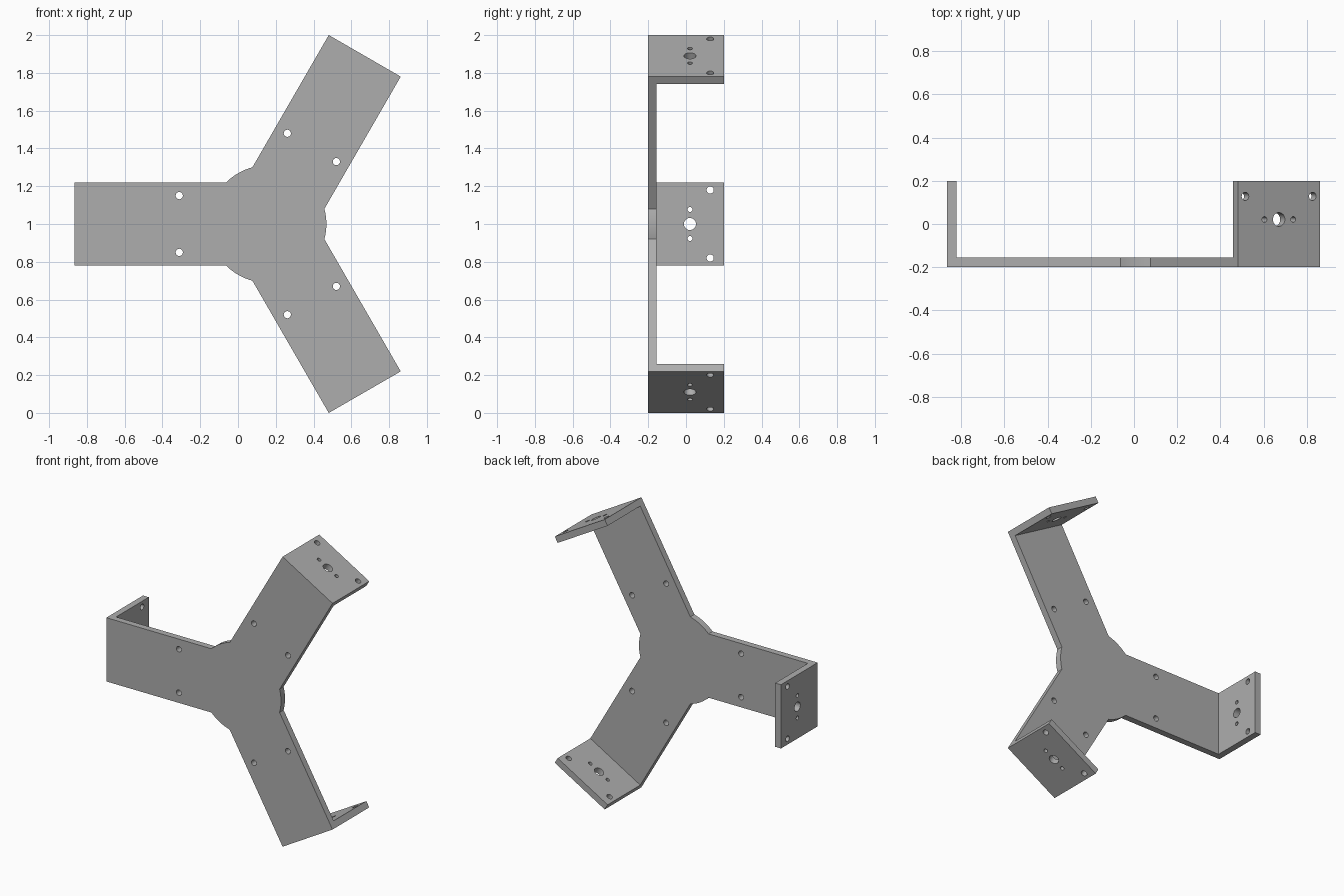
import bpy, bmesh
from math import sin, cos, asin, radians
from mathutils import Vector, Matrix

cube = bpy.data.objects.get("Cube")
if cube:
    bpy.data.objects.remove(cube, do_unlink=True)

CENTRE = Vector((0.157, 0, 1))
HALF, HUB, THICK = 0.22, 0.311, 0.044
FRONT, BACK = -0.2, 0.2
ARMS = {-60: 1.028, 60: 1.028, 180: 1.022}   # direction in degrees: length


def axes(deg):
    a = radians(deg)
    return Vector((cos(a), 0, sin(a))), Vector((-sin(a), 0, cos(a)))


def place(deg, along, across, y):
    d, p = axes(deg)
    return CENTRE + d * along + p * across + Vector((0, y, 0))


# Flat outline: three arms joined by arcs of the round hub
bm = bmesh.new()
outline = []
for deg, length in ARMS.items():
    outline += [place(deg, length, -HALF, FRONT), place(deg, length, HALF, FRONT)]
    skip = asin(HALF / HUB)
    start, sweep, steps = radians(deg) + skip, radians(120) - 2 * skip, 10
    for i in range(steps + 1):
        a = start + sweep * i / steps
        outline.append(CENTRE + Vector((HUB * cos(a), FRONT, HUB * sin(a))))
face = bm.faces.new([bm.verts.new(co) for co in outline])

# Plate thickness
ext = bmesh.ops.extrude_face_region(bm, geom=[face], use_keep_orig=True)
top = [v for v in ext["geom"] if isinstance(v, bmesh.types.BMVert)]
bmesh.ops.translate(bm, verts=top, vec=(0, THICK, 0))
bmesh.ops.recalc_face_normals(bm, faces=bm.faces[:])

# Upright tab raised from the end strip of each arm
for deg, length in ARMS.items():
    d, _ = axes(deg)
    bmesh.ops.bisect_plane(bm, geom=bm.verts[:] + bm.edges[:] + bm.faces[:],
                           plane_co=place(deg, length - THICK, 0, 0), plane_no=d)
    strip = [f for f in bm.faces if f.normal.y > 0.9
             and (f.calc_center_median() - CENTRE).dot(d) > length - THICK]
    ext = bmesh.ops.extrude_face_region(bm, geom=strip)
    for v in ext["geom"]:
        if isinstance(v, bmesh.types.BMVert):
            v.co.y = BACK
    bm.normal_update()
bmesh.ops.recalc_face_normals(bm, faces=bm.faces[:])

mesh = bpy.data.meshes.new("three_arm_bracket")
bm.to_mesh(mesh)
bm.free()
bracket = bpy.data.objects.new("three_arm_bracket", mesh)
bpy.context.collection.objects.link(bracket)

# Hole cutters
cut = bmesh.new()


def drill(point, axis, radius):
    turn = axis.to_track_quat('Z', 'Y').to_matrix().to_4x4()
    bmesh.ops.create_cone(cut, cap_ends=True, segments=24, radius1=radius, radius2=radius,
                          depth=0.15, matrix=Matrix.Translation(point) @ turn)


for deg, length in ARMS.items():
    d, _ = axes(deg)
    mid = length - THICK / 2
    drill(place(deg, mid, 0, 0.021), d, 0.032)            # shaft hole
    for side in (-1, 1):
        drill(place(deg, mid, side * 0.077, 0.021), d, 0.013)
        drill(place(deg, mid, side * 0.18, 0.128), d, 0.019)
        drill(place(deg, 0.468, side * 0.15, FRONT + THICK / 2), Vector((0, 1, 0)), 0.019)

cut_mesh = bpy.data.meshes.new("hole_cutter")
cut.to_mesh(cut_mesh)
cut.free()
cutter = bpy.data.objects.new("hole_cutter", cut_mesh)
cutter.hide_render = True
bpy.context.collection.objects.link(cutter)

# Cut the holes, then discard the cutter
bpy.ops.object.select_all(action='DESELECT')
bracket.select_set(True)
bpy.context.view_layer.objects.active = bracket
mod = bracket.modifiers.new("holes", 'BOOLEAN')
mod.operation, mod.solver, mod.object = 'DIFFERENCE', 'EXACT', cutter
bpy.ops.object.modifier_apply(modifier=mod.name)
bpy.data.objects.remove(cutter, do_unlink=True)
bpy.ops.object.shade_smooth_by_angle(angle=radians(30))

# Plain grey metal
grey = bpy.data.materials.new("plain_grey")
grey.use_nodes = True
colour = (0.42, 0.42, 0.42, 1)
grey.diffuse_color = colour
grey.node_tree.nodes["Principled BSDF"].inputs["Base Color"].default_value = colour
bracket.data.materials.clear()
bracket.data.materials.append(grey)
